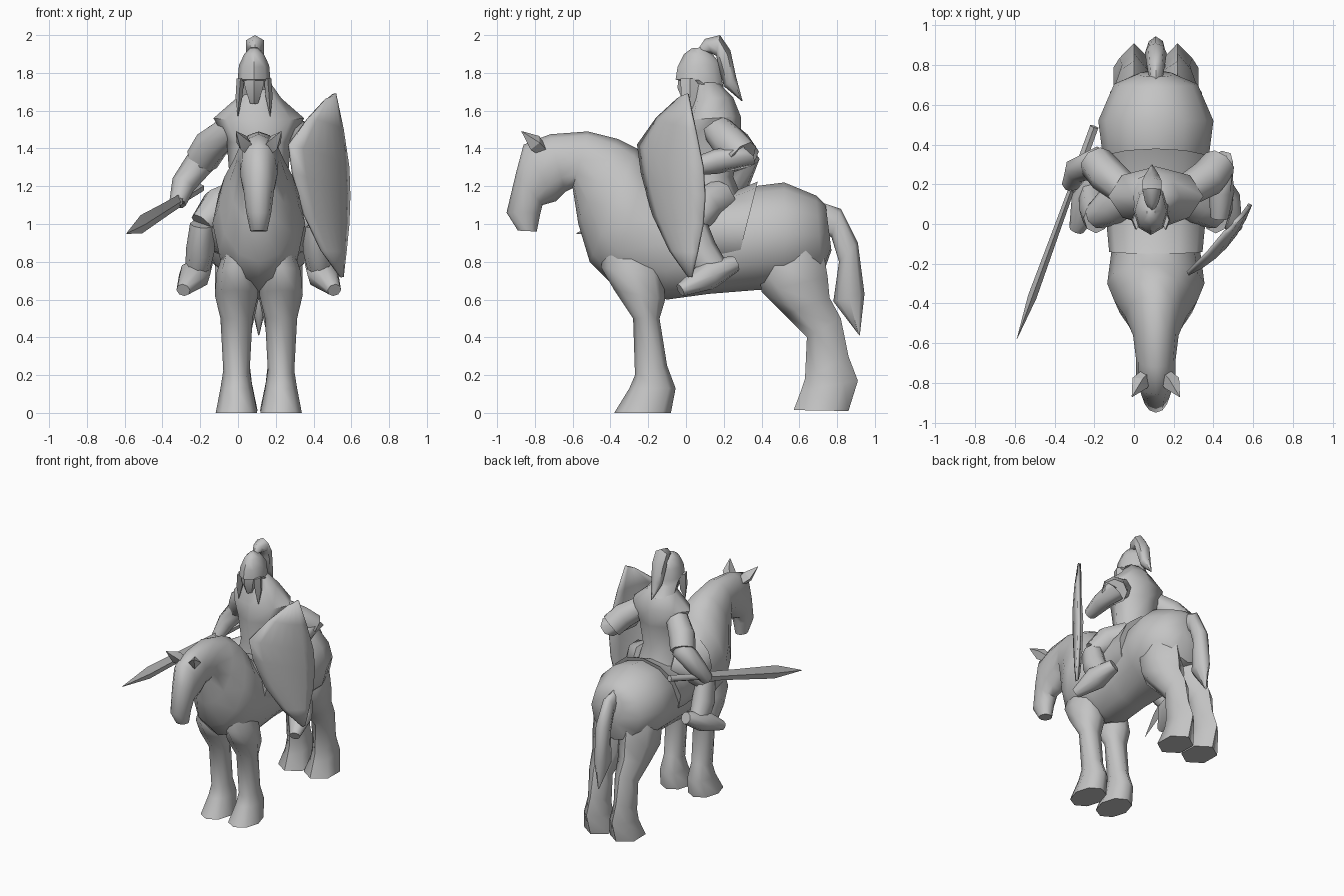
import bpy
import bmesh
import math
from mathutils import Vector

CX = .11  # centre plane of the mount and rider

cube = bpy.data.objects.get("Cube")
if cube:
    bpy.data.objects.remove(cube)

grey = bpy.data.materials.new("plain_grey")
grey.use_nodes = True
colour = (.55, .55, .55, 1)
grey.diffuse_color = colour
grey.node_tree.nodes["Principled BSDF"].inputs["Base Color"].default_value = colour


def finish(name, bm, angle):
    """Turn a bmesh into a shaded, coloured object."""
    bmesh.ops.recalc_face_normals(bm, faces=bm.faces)
    mesh = bpy.data.meshes.new(name)
    bm.to_mesh(mesh)
    bm.free()
    mesh.materials.append(grey)
    obj = bpy.data.objects.new(name, mesh)
    bpy.context.collection.objects.link(obj)
    bpy.ops.object.select_all(action='DESELECT')
    obj.select_set(True)
    bpy.context.view_layer.objects.active = obj
    bpy.ops.object.shade_smooth_by_angle(angle=math.radians(angle))
    return obj


def skin(name, rings, sides, angle):
    """Bridge rings given as (centre, half axis, half axis) and cap the ends."""
    bm = bmesh.new()
    loops = []
    for centre, a, b in rings:
        turns = [math.tau * i / sides for i in range(sides)]
        loops.append([bm.verts.new(centre + a * math.cos(t) + b * math.sin(t)) for t in turns])
    for low, high in zip(loops, loops[1:]):
        for i in range(sides):
            j = (i + 1) % sides
            bm.faces.new((low[i], low[j], high[j], high[i]))
    bm.faces.new(loops[0])
    bm.faces.new(loops[-1])
    return finish(name, bm, angle)


def loft(name, sections, x=CX, sides=8, angle=60):
    """Each section: two opposite outline points (y, z, y, z) and a half width."""
    rings = []
    for y1, z1, y2, z2, width in sections:
        p, q = Vector((x, y1, z1)), Vector((x, y2, z2))
        rings.append(((p + q) / 2, (p - q) / 2, Vector((width, 0, 0))))
    return skin(name, rings, sides, angle)


def tube(name, points, radii, sides=8, flat=1, angle=60):
    """Sweep along points; flat scales the sideways radius."""
    pts = [Vector(p) for p in points]
    whole = (pts[-1] - pts[0]).normalized()
    ref = Vector((0, 1, 0)) if abs(whole.z) > .8 else Vector((0, 0, 1))
    rings = []
    for i, (p, r) in enumerate(zip(pts, radii)):
        along = (pts[min(i + 1, len(pts) - 1)] - pts[max(i - 1, 0)]).normalized()
        side = along.cross(ref).normalized()
        up = side.cross(along)
        rings.append((p, up * r, side * r * flat))
    return skin(name, rings, sides, angle)


# Horse trunk, neck and head in one sweep from rump to muzzle
loft("horse_body", [
    (.74, 1.1, .77, .86, .09),
    (.69, 1.15, .72, .72, .21),
    (.52, 1.22, .52, .66, .29),
    (.36, 1.2, .37, .65, .27),
    (.12, 1.13, .12, .63, .22),
    (-.12, 1.2, -.1, .6, .22),
    (-.2, 1.32, -.4, .69, .245),
    (-.26, 1.4, -.51, .8, .21),
    (-.36, 1.45, -.57, 1, .155),
    (-.52, 1.49, -.6, 1.19, .115),
    (-.72, 1.475, -.64, 1.17, .1),
    (-.86, 1.42, -.69, 1.12, .1),
    (-.9, 1.27, -.76, 1.1, .082),
    (-.95, 1.06, -.77, 1.06, .066),
    (-.89, .965, -.79, .96, .045),
], sides=12, angle=50)

# Legs and ears on both sides of the horse
for side, label in ((1, "left"), (-1, "right")):
    loft(label + "_front_horse_leg", [
        (-.42, .92, -.16, .9, .05),
        (-.45, .77, -.12, .72, .105),
        (-.38, .65, -.11, .6, .115),
        (-.28, .5, -.14, .5, .085),
        (-.27, .2, -.1, .25, .07),
        (-.3, .13, -.055, .13, .085),
        (-.38, 0, -.08, 0, .11),
    ], x=CX + side * .118)
    loft(label + "_hind_horse_leg", [
        (.42, 1, .66, 1.02, .07),
        (.38, .78, .73, .84, .14),
        (.4, .64, .75, .72, .14),
        (.52, .52, .76, .61, .11),
        (.64, .4, .82, .5, .08),
        (.63, .18, .86, .3, .07),
        (.61, .12, .91, .17, .085),
        (.57, .015, .86, .01, .12),
    ], x=CX + side * .11, sides=6, angle=65)
    tube(label + "_horse_ear", [
        (CX + side * .045, -.76, 1.39),
        (CX + side * .08, -.8, 1.43),
        (CX + side * .12, -.87, 1.49),
    ], (.035, .045, .002), sides=4, angle=20)

# Tail
loft("horse_tail", [
    (.7, 1.12, .72, .95, .03),
    (.82, 1.08, .77, .93, .045),
    (.91, .9, .81, .8, .055),
    (.945, .63, .78, .59, .05),
    (.92, .41, .91, .42, .004),
])

# Saddle wraps over the back
loft("saddle", [
    (-.15, 1.24, -.13, .8, .235),
    (.05, 1.15, .08, .75, .255),
    (.25, 1.17, .19, .75, .275),
    (.38, 1.225, .26, .75, .288),
], sides=12, angle=50)

# Rider torso
loft("rider_torso", [
    (-.04, 1.07, .32, 1.08, .19),
    (0, 1.25, .25, 1.25, .155),
    (-.03, 1.43, .29, 1.44, .17),
    (-.01, 1.55, .29, 1.57, .24),
    (.03, 1.66, .25, 1.67, .12),
    (.05, 1.75, .17, 1.75, .06),
])

# Rider legs and boots
for side, label in ((1, "left"), (-1, "right")):
    def out(offset, y, z):
        return CX + side * offset, y, z
    tube(label + "_thigh", [out(.1, .17, 1.13), out(.22, .09, 1.09), out(.3, .04, 1)],
         (.11, .1, .07))
    tube(label + "_boot", [out(.3, .03, 1), out(.31, .07, .86), out(.325, .15, .75)],
         (.08, .095, .08), flat=.8)
    tube(label + "_foot", [out(.29, .26, .79), out(.34, .12, .73), out(.4, -.03, .65)],
         (.045, .08, .035), flat=1.1)

# Arms: broad sleeve, then a thinner forearm and hand
arms = {
    "left": ((.25, .16, 1.51), (.37, .23, 1.43), (.43, .3, 1.36), (.44, .16, 1.33), (.43, .03, 1.3)),
    "right": ((-.03, .16, 1.51), (-.14, .25, 1.42), (-.19, .31, 1.34), (-.29, .27, 1.21), (-.32, .2, 1.11)),
}
for label, (shoulder, upper, elbow, wrist, hand) in arms.items():
    tube(label + "_sleeve", [shoulder, upper, elbow], (.08, .095, .09))
    tube(label + "_forearm", [upper, elbow, wrist, hand], (.05, .08, .065, .045))

# Sword: round grip and flat leaf blade along one line
pommel, tip = Vector((-.2, .49, 1.19)), Vector((-.59, -.58, .95))
tube("sword_grip", [pommel, pommel.lerp(tip, .3)], (.025, .025), sides=6)
tube("sword_blade", [pommel.lerp(tip, t) for t in (.28, .5, .8, 1)],
     (.035, .04, .05, .002), sides=4, flat=.45, angle=15)

# Shield: curved sheet between an inner and an outer edge
inner = [(.46, -.04, 1.66), (.37, -.15, 1.56), (.27, -.25, 1.42), (.29, -.23, 1.27),
         (.35, -.17, 1.05), (.44, -.08, .86), (.54, .02, .72)]
outer = [(.51, .01, 1.69), (.55, .05, 1.5), (.58, .09, 1.3), (.585, .1, 1.15),
         (.58, .09, 1), (.565, .06, .85), (.55, .03, .72)]
bm = bmesh.new()
rows = []
steps = 6
for start, end in zip(inner, outer):
    a, b = Vector(start), Vector(end)
    bulge = Vector((1, -1, 0)) * (b - a).length * .28
    rows.append([bm.verts.new(a.lerp(b, s) + bulge * s * (1 - s))
                 for s in [i / steps for i in range(steps + 1)]])
for top, low in zip(rows, rows[1:]):
    for i in range(steps):
        bm.faces.new((top[i], top[i + 1], low[i + 1], low[i]))
shield = finish("shield", bm, 40)
rim = shield.modifiers.new("thickness", 'SOLIDIFY')
rim.thickness = .022
rim.offset = 0

# Helmet with recessed face, cheek flaps and plume
HX = .085
loft("helmet", [
    (.03, 1.93, .09, 1.935, .02),
    (-.01, 1.9, .14, 1.9, .052),
    (-.045, 1.83, .18, 1.85, .08),
    (-.055, 1.765, .19, 1.76, .087),
    (.01, 1.75, .2, 1.72, .085),
    (.05, 1.67, .26, 1.65, .09),
], x=HX, angle=45)
loft("face", [
    (-.04, 1.78, .1, 1.77, .065),
    (-.045, 1.72, .1, 1.72, .055),
    (-.01, 1.635, .1, 1.65, .025),
], x=HX, sides=6, angle=25)
for side, label in ((1, "left"), (-1, "right")):
    tube(label + "_cheek_flap", [
        (HX + side * .072, .02, 1.77),
        (HX + side * .08, .02, 1.67),
        (HX + side * .085, .01, 1.57),
    ], (.05, .045, .003), sides=4, flat=.4, angle=20)
loft("plume", [
    (.06, 1.92, .11, 1.91, .015),
    (.1, 1.98, .14, 1.9, .04),
    (.18, 2, .16, 1.89, .055),
    (.235, 1.92, .175, 1.82, .055),
    (.265, 1.78, .2, 1.73, .04),
    (.3, 1.65, .295, 1.65, .003),
], x=.09, sides=6)
